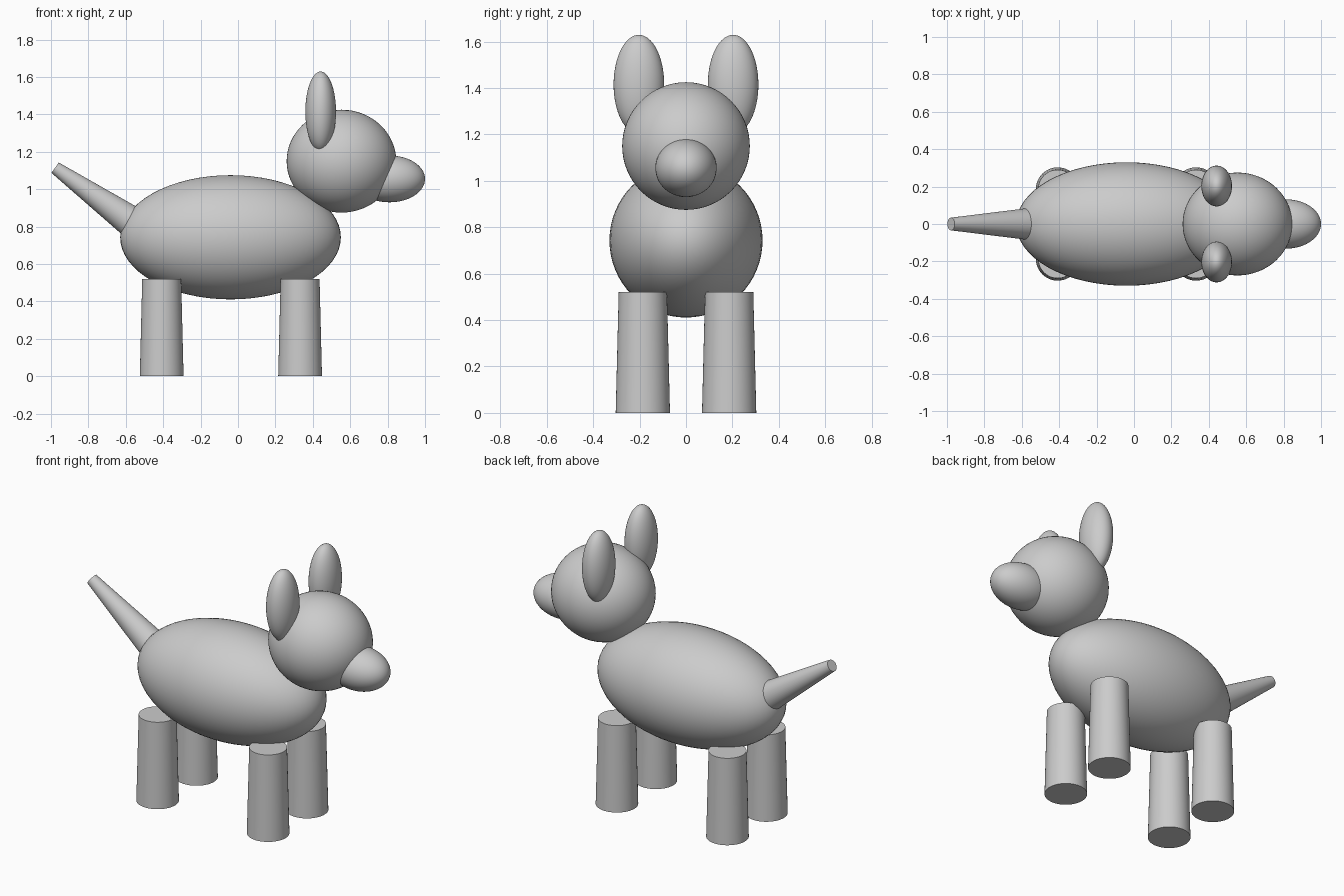
import bpy
import math
from mathutils import Vector

cube = bpy.data.objects.get("Cube")
if cube:
    bpy.data.objects.remove(cube, do_unlink=True)

# Single plain grey
grey = bpy.data.materials.new("grey")
grey.use_nodes = True
COLOUR = (0.6, 0.6, 0.6, 1)
grey.diffuse_color = COLOUR
grey.node_tree.nodes["Principled BSDF"].inputs["Base Color"].default_value = COLOUR


def finish(name):
    obj = bpy.context.object
    obj.name = name
    obj.data.materials.append(grey)
    bpy.ops.object.shade_smooth_by_angle(angle=math.radians(40))
    return obj


def ellipsoid(name, centre, radii):
    bpy.ops.mesh.primitive_uv_sphere_add(segments=64, ring_count=32, radius=1, location=centre)
    bpy.context.object.scale = radii
    bpy.ops.object.transform_apply(location=False, rotation=False, scale=True)
    return finish(name)


def tapered_rod(name, start, end, r_start, r_end):
    start, end = Vector(start), Vector(end)
    axis = end - start
    bpy.ops.mesh.primitive_cone_add(vertices=48, radius1=r_start, radius2=r_end,
                                    depth=axis.length, location=(start + end) / 2,
                                    rotation=axis.to_track_quat('Z', 'Y').to_euler())
    return finish(name)


# Body, head and snout
ellipsoid("body", (-0.04, 0, 0.743), (0.59, 0.33, 0.332))
ellipsoid("head", (0.553, 0, 1.15), (0.293, 0.275, 0.275))
ellipsoid("snout", (0.81, 0, 1.055), (0.19, 0.132, 0.125))

# Tail
tapered_rod("tail", (-0.5, 0, 0.776), (-0.978, 0, 1.115), 0.093, 0.034)

# Ears and legs on both sides
for side, label in ((1, "left"), (-1, "right")):
    ellipsoid(label + "_ear", (0.442, side * 0.203, 1.415), (0.082, 0.109, 0.214))
    for x, end in ((0.332, "front"), (-0.408, "back")):
        y = side * 0.186
        tapered_rod(f"{end}_{label}_leg", (x, y, 0), (x, y, 0.52), 0.117, 0.104)
